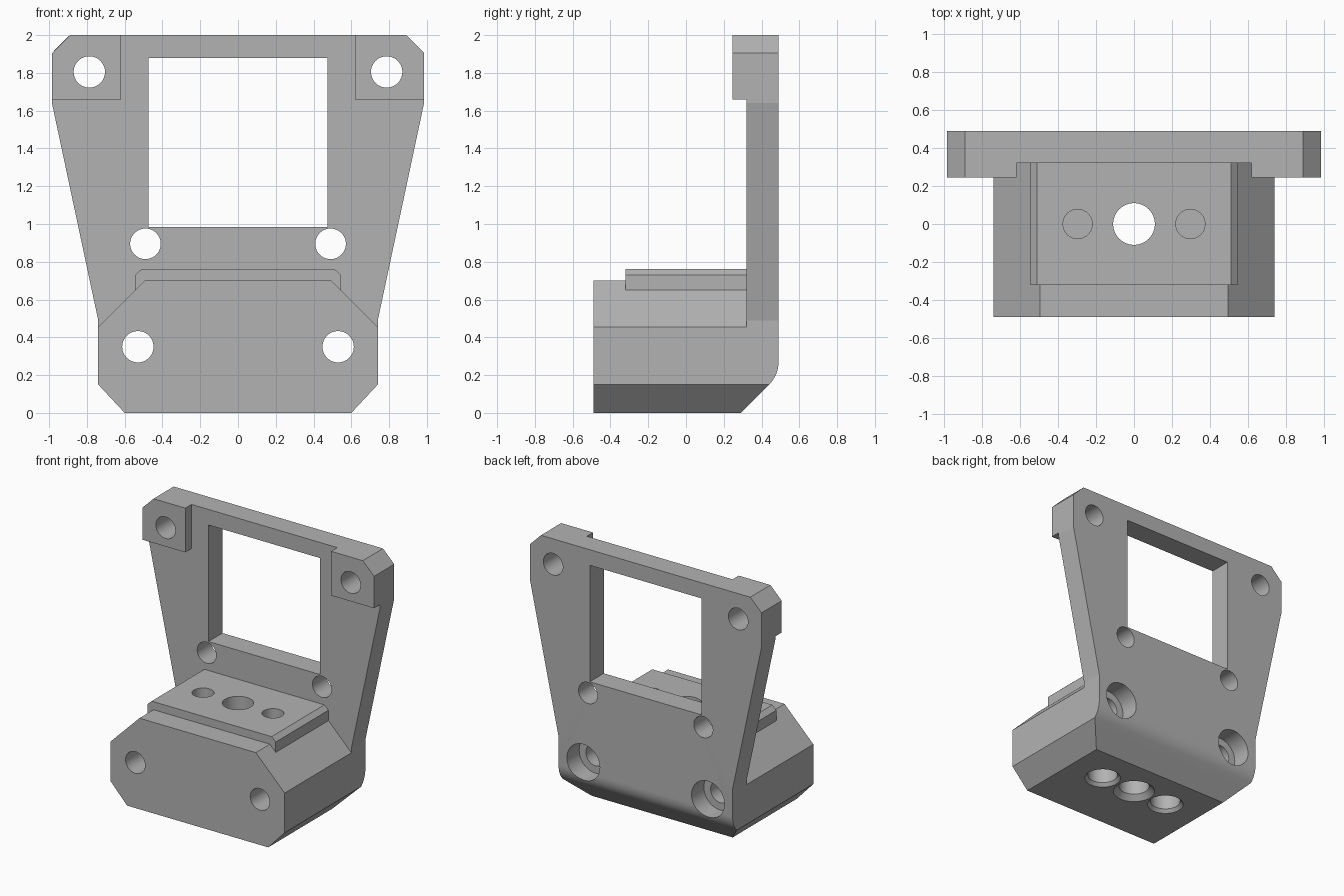
import bpy, bmesh, math
from mathutils import Matrix, Vector

if "Cube" in bpy.data.objects:
    bpy.data.objects.remove(bpy.data.objects["Cube"])

grey = bpy.data.materials.new("plain grey")
grey.use_nodes = True
COLOUR = (0.45, 0.45, 0.45, 1)
grey.diffuse_color = COLOUR
grey.node_tree.nodes["Principled BSDF"].inputs["Base Color"].default_value = COLOUR


def add_object(name, bm):
    bmesh.ops.recalc_face_normals(bm, faces=bm.faces)
    mesh = bpy.data.meshes.new(name)
    bm.to_mesh(mesh)
    bm.free()
    mesh.materials.append(grey)
    obj = bpy.data.objects.new(name, mesh)
    bpy.context.collection.objects.link(obj)
    return obj


def prism(name, points, lo, hi, axis="y"):
    """Extrude an (x, z) profile along y, or a (y, z) profile along x."""
    place = (lambda a, b: (a, lo, b)) if axis == "y" else (lambda a, b: (lo, a, b))
    step = Vector((0, hi - lo, 0)) if axis == "y" else Vector((hi - lo, 0, 0))
    bm = bmesh.new()
    face = bm.faces.new([bm.verts.new(place(*p)) for p in points])
    out = bmesh.ops.extrude_face_region(bm, geom=[face], use_keep_orig=True)
    verts = [v for v in out["geom"] if isinstance(v, bmesh.types.BMVert)]
    bmesh.ops.translate(bm, verts=verts, vec=step)
    return add_object(name, bm)


def mirrored(half):
    """Close a right-hand half outline, listed bottom to top, across x = 0."""
    return half + [(-x, z) for x, z in reversed(half)]


def rod(name, u, v, lo, hi, r1, r2=None, axis="y"):
    """Round cutter along y at (x, z) = (u, v), or along z at (x, y) = (u, v)."""
    mid = (lo + hi) / 2
    if axis == "y":
        m = Matrix.Translation((u, mid, v)) @ Matrix.Rotation(-math.pi / 2, 4, "X")
    else:
        m = Matrix.Translation((u, v, mid))
    bm = bmesh.new()
    bmesh.ops.create_cone(bm, cap_ends=True, segments=48, radius1=r1,
                          radius2=r1 if r2 is None else r2, depth=hi - lo, matrix=m)
    return add_object(name, bm)


def combine(target, other, operation):
    other.hide_render = True
    mod = target.modifiers.new(other.name, "BOOLEAN")
    mod.operation, mod.solver, mod.object = operation, "EXACT", other
    bpy.context.view_layer.objects.active = target
    bpy.ops.object.modifier_apply(modifier=mod.name)
    bpy.data.objects.remove(other)


# Tapered upright plate
bracket = prism("mounting_bracket", mirrored([
    (0.6, 0), (0.74, 0.15), (0.74, 0.49), (0.985, 1.64), (0.985, 1.905), (0.89, 2)]),
    0.32, 0.49)

# Chamfered foot block
combine(bracket, prism("foot_block", mirrored([
    (0.6, 0), (0.74, 0.15), (0.74, 0.455), (0.495, 0.7)]), -0.49, 0.4), "UNION")

# Raised seat on the foot
combine(bracket, prism("raised_seat", mirrored([
    (0.545, 0.6), (0.545, 0.73), (0.51, 0.762)]), -0.32, 0.38), "UNION")

# Thickened upper corners
for s in (1, -1):
    pad = [(0.62, 1.66), (0.985, 1.66), (0.985, 1.905), (0.89, 2), (0.62, 2)]
    combine(bracket, prism("corner_pad", [(s * x, z) for x, z in pad], 0.245, 0.4), "UNION")

# Rounded and bevelled lower back edge
R, ZC = 0.17, 0.27
arc = [(0.49 - R + R * math.cos(a), ZC - R * math.sin(a))
       for a in (math.radians(45 * i / 8) for i in range(9))]
cutters = [prism("back_edge_cutter", arc + [(0.24, -0.05), (0.7, -0.05), (0.7, ZC)],
                 -1.2, 1.2, "x")]

# Window opening
cutters.append(prism("window_cutter", mirrored([(0.475, 0.985), (0.475, 1.88)]), 0.1, 0.6))

for s in (1, -1):
    # Bolt holes through the plate and foot, with counterbores at the back
    cutters += [
        rod("corner_hole", s * 0.787, 1.805, 0.1, 0.6, 0.083),
        rod("plate_hole", s * 0.49, 0.895, 0.1, 0.6, 0.081),
        rod("foot_hole", s * 0.53, 0.35, -0.6, 0.6, 0.083),
        rod("foot_counterbore", s * 0.53, 0.35, 0.34, 0.6, 0.14),
        # Blind side holes from above and below
        rod("seat_hole", s * 0.297, 0, 0.5, 0.9, 0.077, axis="z"),
        rod("underside_hole", s * 0.297, 0, -0.1, 0.44, 0.108, axis="z"),
        rod("underside_bevel", s * 0.297, 0, -0.025, 0.025, 0.152, 0.108, "z"),
    ]

# Central vertical hole
cutters += [rod("centre_hole", 0, 0, -0.1, 0.9, 0.11, axis="z"),
            rod("centre_bevel", 0, 0, -0.04, 0.04, 0.19, 0.11, "z")]

for cutter in cutters:
    combine(bracket, cutter, "DIFFERENCE")

# Smooth round walls, keep flat faces crisp
bpy.ops.object.select_all(action="DESELECT")
bracket.select_set(True)
bpy.context.view_layer.objects.active = bracket
bpy.ops.object.shade_smooth_by_angle(angle=math.radians(10))
